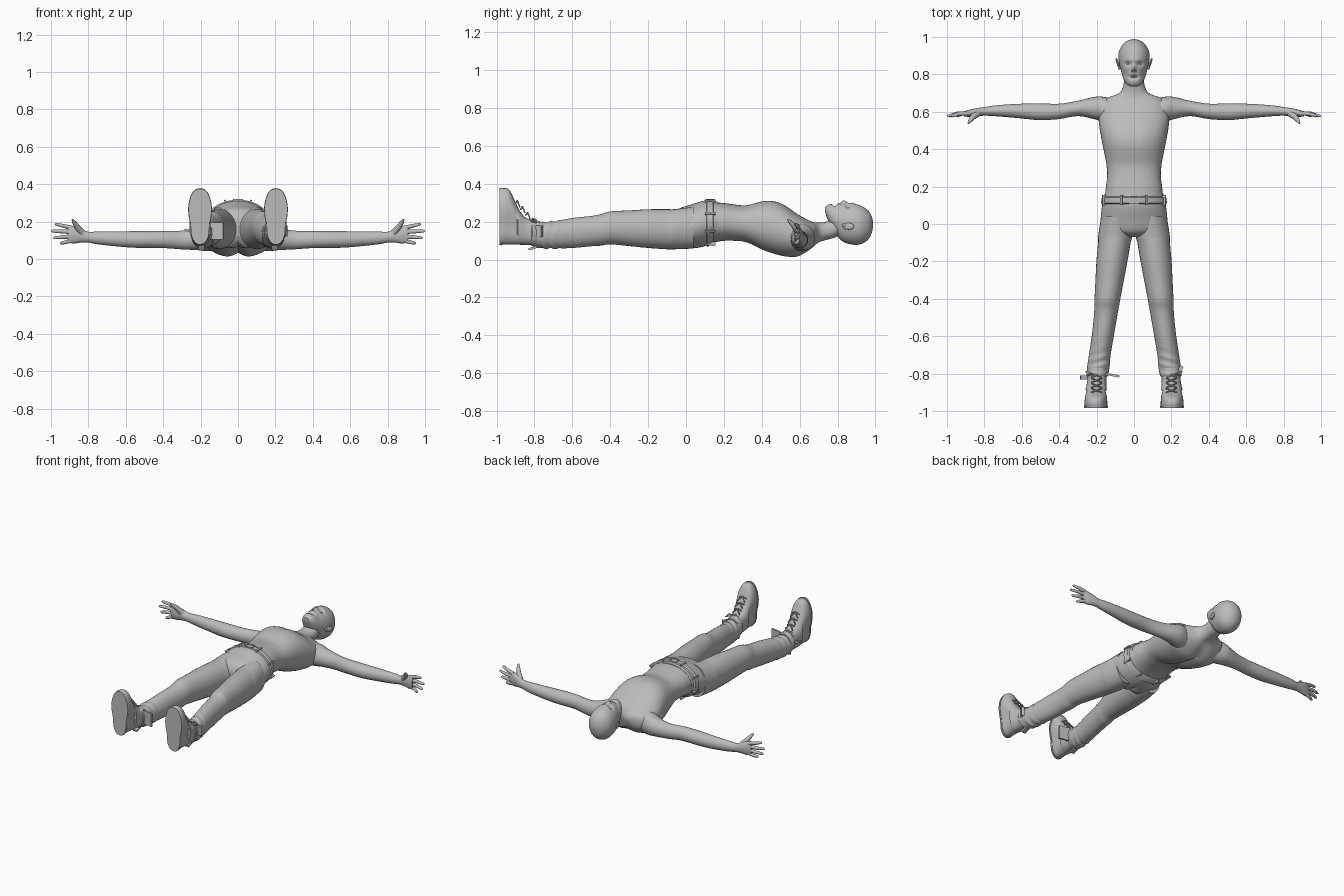
import bpy, bmesh, math
from mathutils import Matrix, Vector

cube = bpy.data.objects.get("Cube")
if cube:
    bpy.data.objects.remove(cube, do_unlink=True)

GREY = (0.5, 0.5, 0.5, 1)
mat = bpy.data.materials.new("plain grey")
mat.use_nodes = True
mat.diffuse_color = GREY
mat.node_tree.nodes["Principled BSDF"].inputs["Base Color"].default_value = GREY
parts = []


def add(name, mesh):
    mesh.materials.clear()
    mesh.materials.append(mat)
    ob = bpy.data.objects.new(name, mesh)
    bpy.context.collection.objects.link(ob)
    parts.append(ob)
    return ob


def from_bm(name, bm):
    bmesh.ops.recalc_face_normals(bm, faces=bm.faces)
    mesh = bpy.data.meshes.new(name)
    bm.to_mesh(mesh)
    bm.free()
    return add(name, mesh)


def smooth_rows(rows, steps):
    # Catmull-Rom interpolation through the cross-sections
    out = []
    for i in range(len(rows) - 1):
        p = [rows[max(0, min(len(rows) - 1, i + k))] for k in (-1, 0, 1, 2)]
        for s in range(steps):
            t = s / steps
            out.append([b + 0.5 * t * (c - a + t * (2*a - 5*b + 4*c - d + t * (3 * (b - c) + d - a)))
                        for a, b, c, d in zip(*p)])
    return out + [list(rows[-1])]


def loft(name, rows, axis="y", n=32, steps=4, power=1.0):
    # each row: position along the axis, centre (2), radii (2)
    bm = bmesh.new()
    rings = []
    for t, u, v, ru, rv in smooth_rows(rows, steps):
        ring = []
        for k in range(n):
            a = math.tau * k / n
            c, s = math.cos(a), math.sin(a)
            pu = u + ru * math.copysign(abs(c) ** power, c)
            pv = v + rv * math.copysign(abs(s) ** power, s)
            ring.append(bm.verts.new((pu, t, pv) if axis == "y" else (t, pu, pv)))
        rings.append(ring)
    for r, q in zip(rings, rings[1:]):
        for k in range(n):
            bm.faces.new((r[k], r[(k+1) % n], q[(k+1) % n], q[k]))
    bm.faces.new(rings[0])
    bm.faces.new(rings[-1])
    return from_bm(name, bm)


def tube(name, points, radii):
    cu = bpy.data.curves.new(name, "CURVE")
    cu.dimensions = "3D"
    cu.bevel_depth = 1
    cu.bevel_resolution = 3
    cu.use_fill_caps = True
    sp = cu.splines.new("POLY")
    sp.points.add(len(points) - 1)
    for p, co, r in zip(sp.points, points, radii):
        p.co = (*co, 1)
        p.radius = r
    tmp = bpy.data.objects.new(name, cu)
    mesh = bpy.data.meshes.new_from_object(tmp)
    bpy.data.objects.remove(tmp)
    return add(name, mesh)


def box(name, loc, size, rot=None):
    bm = bmesh.new()
    m = Matrix.Translation(loc) @ (rot or Matrix()) @ Matrix.Diagonal((*size, 1))
    bmesh.ops.create_cube(bm, size=1, matrix=m)
    return from_bm(name, bm)


def ball(name, loc, size, rot=None):
    bm = bmesh.new()
    m = Matrix.Translation(loc) @ (rot or Matrix()) @ Matrix.Diagonal((*size, 1))
    bmesh.ops.create_uvsphere(bm, u_segments=20, v_segments=12, radius=1, matrix=m)
    return from_bm(name, bm)


def pair(ob):
    # add the right-hand copy of a left-hand part
    base = ob.name
    mesh = ob.data.copy()
    mesh.transform(Matrix.Diagonal((-1, 1, 1, 1)))
    mesh.flip_normals()
    ob.name = "left_" + base
    add("right_" + base, mesh)


def sculpt(ob, fn):
    for v in ob.data.vertices:
        fn(v.co)


def bump(d, r):
    return math.exp(-(d / r) ** 2)


# Torso and neck, with a groove along the spine
torso = loft("torso", [
    (.12, 0, .195, .158, .11), (.2, 0, .198, .15, .1), (.26, 0, .193, .143, .097),
    (.32, 0, .187, .148, .1), (.4, 0, .178, .163, .13), (.46, 0, .168, .175, .142),
    (.52, 0, .15, .185, .138), (.58, 0, .128, .19, .118), (.63, 0, .125, .185, .092),
    (.67, 0, .13, .15, .068), (.7, 0, .14, .08, .055), (.74, 0, .15, .057, .05),
    (.78, 0, .165, .054, .052), (.82, 0, .18, .05, .05)], n=48, power=.9)


def spine(co):
    if co.z < .13:
        co.z += .03 * bump(co.x, .03) * bump(co.y - .5, .16)
    elif co.z > .2:
        co.z -= .006 * bump(co.x, .02) * bump(co.y - .48, .1)


sculpt(torso, spine)

# Head with brow, eye sockets, nose and open mouth
head = loft("head", [
    (.735, 0, .262, .02, .014), (.752, 0, .245, .042, .045), (.78, 0, .222, .058, .072),
    (.82, 0, .198, .07, .098), (.87, 0, .188, .081, .108), (.92, 0, .183, .081, .103),
    (.96, 0, .182, .06, .078), (.98, 0, .184, .035, .045), (.988, 0, .185, .008, .01)],
    n=96, steps=8)


def face(co):
    if co.z > .2:
        x, y = abs(co.x), co.y
        co.z += (.016 * bump(x, .011) * bump(y - .832, .018) + .005 * bump(x, .05) * bump(y - .878, .012)
                 - .016 * bump(x - .032, .016) * bump(y - .856, .012)
                 - .022 * bump(x, .02) * bump(y - .785, .009)
                 - .014 * bump(x - .007, .005) * bump(y - .816, .006)
                 - .008 * bump(x - .05, .018) * bump(y - .8, .02))


sculpt(head, face)
pair(ball("eye", (.031, .856, .264), (.013, .011, .011)))
pair(ball("ear", (.086, .858, .175), (.007, .031, .018), Matrix.Rotation(-.35, 4, "Z")))
pair(ball("ear_lobe", (.079, .836, .18), (.007, .012, .01)))

# Arms, palms and fingers
pair(loft("arm", [
    (.1, .6, .12, .065, .075), (.17, .615, .115, .066, .072), (.22, .62, .108, .058, .06),
    (.3, .618, .102, .041, .05), (.4, .602, .105, .041, .046), (.5, .6, .105, .045, .045),
    (.56, .602, .105, .042, .044), (.65, .605, .108, .036, .04), (.75, .605, .113, .028, .034),
    (.8, .602, .117, .023, .029), (.84, .598, .125, .022, .037), (.88, .592, .13, .019, .047),
    (.91, .588, .133, .013, .043)], axis="x", n=24))
for name, base, tip, length in (("index", .166, .188, .978), ("middle", .145, .15, 1.0),
                                ("ring", .122, .113, .988), ("little", .1, .083, .95)):
    a, b = Vector((.885, .592, base)), Vector((length, .577, tip))
    mid = a.lerp(b, .55) + Vector((0, .006, 0))
    pair(tube(name + "_finger", [a, mid, a.lerp(b, .92), b], (.0125, .0105, .008, .003)))
pair(tube("thumb", [(.835, .592, .142), (.862, .572, .175), (.876, .553, .196), (.886, .537, .212)],
          (.019, .015, .011, .004)))

# Trousers: hips and legs
hips = loft("hips", [
    (.165, 0, .203, .156, .103), (.1, 0, .19, .17, .121), (.03, 0, .173, .178, .118),
    (-.03, 0, .166, .175, .106), (-.055, 0, .165, .12, .085), (-.07, 0, .165, .06, .055)], n=48)


def cleft(co):
    if co.z < .15:
        co.z += .025 * bump(co.x, .02) * bump(co.y + .02, .07)


sculpt(hips, cleft)
leg = loft("trouser_leg", [
    (.04, .095, .168, .08, .11), (-.06, .1, .16, .091, .106), (-.1, .105, .16, .087, .106),
    (-.2, .118, .163, .083, .102), (-.3, .13, .165, .076, .094), (-.4, .142, .167, .069, .087),
    (-.45, .147, .156, .065, .083), (-.5, .153, .15, .062, .08), (-.6, .167, .14, .059, .079),
    (-.7, .183, .13, .058, .072), (-.76, .19, .128, .06, .069), (-.79, .193, .13, .058, .066)], steps=6)


def wrinkle(co):
    # cloth folds gathering above the hem
    co.z += .005 * math.sin(co.y * 140 + co.x * 40) * bump(co.y + .72, .06)


sculpt(leg, wrinkle)
pair(leg)

# Belt with loops and buckle
loft("belt", [(.108, 0, .192, .172, .12), (.112, 0, .192, .177, .125),
              (.142, 0, .2, .172, .117), (.146, 0, .2, .166, .112)], n=48, steps=1)
for k in range(8):
    a = math.tau * (k + .5) / 8
    loc = (.175 * math.cos(a), .128, .196 + .122 * math.sin(a))
    box("belt_loop", loc, (.01, .054, .016), Matrix.Rotation(math.pi / 2 - a, 4, "Y"))
for y in (.109, .147):
    box("buckle_bar", (0, y, .316), (.05, .006, .008))
pair(box("buckle_side", (.024, .128, .316), (.006, .04, .008)))

# Boots with narrowed arches, soles, laces and loose ties
boot = loft("boot", [
    (-.975, .203, .227, .062, .147), (-.955, .204, .228, .063, .149), (-.93, .203, .222, .061, .143),
    (-.905, .203, .195, .059, .117), (-.88, .202, .17, .056, .092), (-.84, .199, .147, .051, .07),
    (-.77, .195, .138, .051, .065)], power=.85)
sole = loft("sole", [(-.985, .203, .227, .064, .149), (-.972, .203, .227, .066, .152)], steps=1, power=.85)


def arch(co):
    if co.y < -.89:
        co.x = .203 + (co.x - .203) * (1 - .2 * bump(co.z - .18, .05) - .1 * bump(co.z - .08, .06))


sculpt(boot, arch)
sculpt(sole, arch)
pair(boot)
pair(sole)
pair(loft("boot_collar", [(-.815, .196, .14, .054, .067), (-.81, .196, .14, .058, .071),
                          (-.79, .195, .139, .058, .071), (-.785, .195, .139, .054, .067)], steps=1))
for k in range(4):
    y, z = -.9 + .027 * k, .31 - .031 * k
    for s in (-1, 1):
        pair(tube("lace", [(.2 - s * .028, y, z - .014), (.2, y + .01, z), (.2 + s * .028, y + .022, z - .032)],
                  (.004, .004, .004)))
pair(tube("lace_loop", [(.2, -.81, .205), (.235, -.8, .215), (.255, -.79, .195), (.23, -.81, .2)],
          (.004, .005, .005, .004)))
box("right_outer_tie", (-.262, -.82, .15), (.05, .022, .012), Matrix.Rotation(.3, 4, "Y"))
box("right_inner_flap", (-.115, -.808, .15), (.075, .012, .09), Matrix.Rotation(-.2, 4, "Z"))
box("left_outer_tie", (.248, -.775, .15), (.02, .035, .06), Matrix.Rotation(-.5, 4, "Z"))
pair(box("heel_tab", (.195, -.81, .06), (.03, .045, .012), Matrix.Rotation(.3, 4, "X")))

# Smooth shading with sharp edges kept
bpy.ops.object.select_all(action="DESELECT")
for ob in parts:
    ob.select_set(True)
bpy.context.view_layer.objects.active = parts[0]
bpy.ops.object.shade_smooth_by_angle(angle=math.radians(40))
